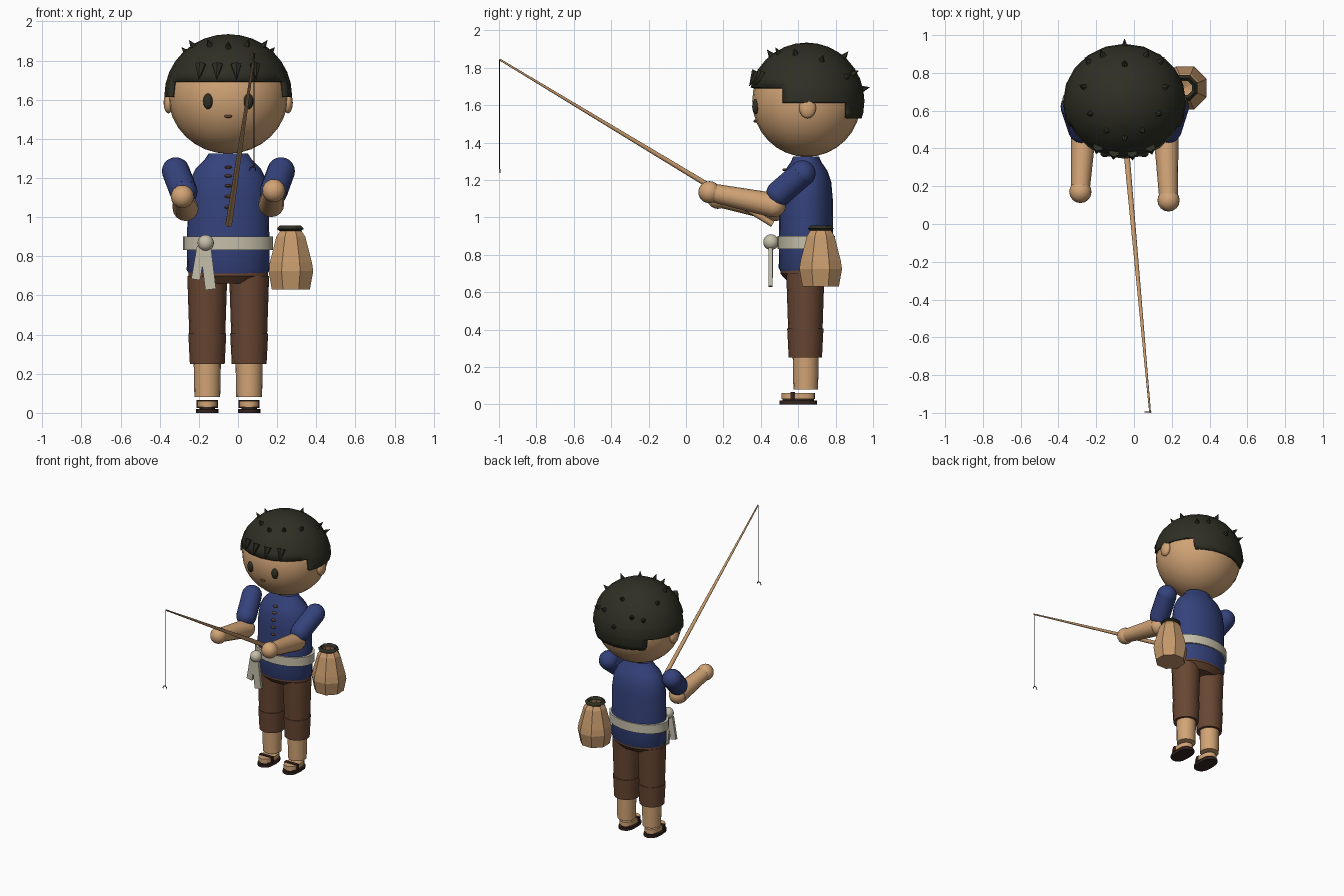
import bpy, bmesh, math
from mathutils import Vector, Matrix

if "Cube" in bpy.data.objects:
    bpy.data.objects.remove(bpy.data.objects["Cube"])

CX, CY = -0.05, 0.645          # body axis
HEAD = Vector((CX, CY, 1.622))


def mat(name, rgb):
    m = bpy.data.materials.new(name)
    m.diffuse_color = (*rgb, 1)
    m.use_nodes = True
    m.node_tree.nodes["Principled BSDF"].inputs["Base Color"].default_value = m.diffuse_color
    return m


SKIN = mat("skin", (0.64, 0.37, 0.18))
HAIR = mat("black_hair", (0.028, 0.028, 0.018))
BLUE = mat("blue_cloth", (0.035, 0.055, 0.20))
BROWN = mat("brown_cloth", (0.14, 0.062, 0.033))
CREAM = mat("cream_cloth", (0.56, 0.52, 0.40))
SOLE = mat("dark_leather", (0.035, 0.018, 0.014))
WOOD = mat("bamboo", (0.56, 0.32, 0.15))


def finish(bm, name, m, smooth=True):
    bmesh.ops.recalc_face_normals(bm, faces=bm.faces)
    me = bpy.data.meshes.new(name)
    bm.to_mesh(me)
    bm.free()
    me.materials.append(m)
    ob = bpy.data.objects.new(name, me)
    bpy.context.collection.objects.link(ob)
    if smooth:
        bpy.ops.object.select_all(action='DESELECT')
        ob.select_set(True)
        bpy.context.view_layer.objects.active = ob
        bpy.ops.object.shade_smooth_by_angle(angle=math.radians(40))
    return ob


def add_ball(bm, c, r, seg=16, rings=10):
    r = (r, r, r) if isinstance(r, (int, float)) else r
    M = Matrix.Translation(c) @ Matrix.Diagonal((*r, 1))
    bmesh.ops.create_uvsphere(bm, u_segments=seg, v_segments=rings, radius=1, matrix=M)


def add_cone(bm, a, b, ra, rb, seg=12):
    a, b = Vector(a), Vector(b)
    q = (b - a).to_track_quat('Z', 'Y').to_matrix().to_4x4()
    bmesh.ops.create_cone(bm, cap_ends=True, segments=seg, radius1=ra, radius2=rb,
                          depth=(b - a).length, matrix=Matrix.Translation((a + b) / 2) @ q)


def add_box(bm, c, size, rot=0):
    M = Matrix.Translation(c) @ Matrix.Rotation(rot, 4, 'Y') @ Matrix.Diagonal((*size, 1))
    bmesh.ops.create_cube(bm, size=1, matrix=M)


def ball(name, c, r, m, seg=16, rings=10):
    bm = bmesh.new()
    add_ball(bm, c, r, seg, rings)
    return finish(bm, name, m)


def cone(name, a, b, ra, rb, m, seg=16):
    bm = bmesh.new()
    add_cone(bm, a, b, ra, rb, seg)
    return finish(bm, name, m)


def capsule(name, a, b, ra, rb, m):
    bm = bmesh.new()
    add_cone(bm, a, b, ra, rb, 16)
    add_ball(bm, a, ra)
    add_ball(bm, b, rb)
    return finish(bm, name, m)


def box(name, c, size, m, rot=0):
    bm = bmesh.new()
    add_box(bm, c, size, rot)
    return finish(bm, name, m, False)


def lathe(name, prof, c, m, seg=24, sy=1.0, turn=0.0, smooth=True, close=True):
    """Revolve (radius, z) points around a vertical axis at c."""
    bm = bmesh.new()
    rows = [[bm.verts.new((c[0] + r * math.cos(turn + k * math.tau / seg),
                           c[1] + r * sy * math.sin(turn + k * math.tau / seg), z))
             for k in range(seg)] for r, z in prof]
    for lo, hi in zip(rows, rows[1:]):
        for k in range(seg):
            n = (k + 1) % seg
            bm.faces.new((lo[k], lo[n], hi[n], hi[k]))
    if close:
        bm.faces.new(rows[0])
        bm.faces.new(rows[-1])
    return finish(bm, name, m, smooth)


# Head, face and ears
ball("head", HEAD, (0.307, 0.291, 0.298), SKIN, 24, 16)
for s, side in ((-1, "left"), (1, "right")):
    ball(f"{side}_ear", (CX + s * 0.305, 0.65, 1.585), (0.025, 0.045, 0.055), SKIN)
    ball(f"{side}_eye", (CX + s * 0.103, 0.372, 1.592), (0.025, 0.018, 0.04), HAIR)
ball("mouth", (CX, 0.371, 1.515), (0.02, 0.01, 0.008), BROWN)

# Hair cap with a hairline stepping down towards the back
HR = Vector((0.326, 0.309, 0.313))
bm = bmesh.new()
add_ball(bm, HEAD, HR, 20, 16)
for co, no in (((0, 0.515, 0), (0, 1, 0)), ((0, 0.86, 0), (0, 1, 0)), ((0, 0, 1.695), (0, 0, 1)),
               ((0, 0, 1.613), (0, 0, 1)), ((0, 0, 1.53), (0, 0, 1))):
    bmesh.ops.bisect_plane(bm, geom=bm.verts[:] + bm.edges[:] + bm.faces[:],
                           plane_co=co, plane_no=no)


def hairline(y):
    return 1.695 if y < 0.515 else 1.613 if y < 0.86 else 1.53


bald = [f for f in bm.faces
        if f.calc_center_median().z < hairline(f.calc_center_median().y)]
bmesh.ops.delete(bm, geom=bald, context='FACES')
cap = finish(bm, "hair_cap", HAIR)
sol = cap.modifiers.new("thickness", 'SOLIDIFY')
sol.thickness, sol.offset = 0.018, -1

# Hair spikes over the cap, and a fringe of tufts pointing down
bm = bmesh.new()
tufts = [(0, 0.302), (0, -0.19), (0, 0.2)]
for dx, dy in ((0.115, 0.25), (0.19, 0.215), (0.215, 0.08), (0.18, -0.06), (0.095, -0.15)):
    tufts += [(dx, dy), (-dx, dy)]
for dx, dy in tufts:
    dz = HR.z * math.sqrt(max(0, 1 - (dx / HR.x) ** 2 - (dy / HR.y) ** 2))
    p = Vector((dx, dy, dz))
    n = p.normalized()
    add_cone(bm, HEAD + p - n * 0.012, HEAD + p + n * 0.037, 0.021, 0, 6)
for dx in (-0.14, -0.055, 0.04, 0.135):
    p = Vector((dx, 0, 0.155))
    p.y = -HR.y * math.sqrt(1 - (dx / HR.x) ** 2 - (p.z / HR.z) ** 2)
    add_cone(bm, HEAD + p, HEAD + p + Vector((dx * 0.08, -0.042, -0.075)), 0.03, 0, 6)
finish(bm, "hair_spikes", HAIR, False)

# Shirt, buttons, belt and hips
lathe("shirt", [(0.185, 0.69), (0.212, 0.73), (0.21, 0.9), (0.207, 1.1), (0.195, 1.19),
                (0.165, 1.25), (0.12, 1.295), (0.1, 1.325)], (CX, 0.642), BLUE, 24, 0.69)
for z in (1.255, 1.21, 1.16, 1.105, 1.05):
    y = 0.5 + max(0, z - 1.17) * 0.32
    ball("button", (CX, y, z), (0.02, 0.012, 0.008), BROWN, 10, 6)
lathe("belt", [(0.2, 0.832), (0.23, 0.832), (0.23, 0.9), (0.2, 0.9)], (CX, 0.642), CREAM, 24, 0.67)
ball("belt_knot", (-0.165, 0.455, 0.868), 0.042, CREAM)
box("belt_tail_long", (-0.153, 0.452, 0.74), (0.055, 0.022, 0.22), CREAM, -0.12)
box("belt_tail_short", (-0.202, 0.455, 0.765), (0.045, 0.02, 0.17), CREAM, 0.17)
lathe("hips", [(0.15, 0.66), (0.203, 0.7), (0.203, 0.72)], (CX, 0.642), BROWN, 24, 0.68)

# Legs and sandals
for s, side in ((-1, "left"), (1, "right")):
    x = CX + s * 0.107
    cone(f"{side}_thigh", (x, 0.638, 0.40), (x, 0.638, 0.70), 0.092, 0.102, BROWN)
    cone(f"{side}_trouser_cuff", (x, 0.638, 0.25), (x, 0.638, 0.405), 0.089, 0.097, BROWN)
    cone(f"{side}_shin", (x, 0.64, 0.08), (x, 0.64, 0.28), 0.066, 0.07, SKIN)
    for part, z, h, w, ln, m in (("sandal_sole", 0.01, 0.02, 0.057, 0.1, SOLE),
                                 ("sandal_pad", 0.025, 0.012, 0.04, 0.085, SOLE),
                                 ("foot", 0.045, 0.032, 0.052, 0.09, SKIN)):
        bm = bmesh.new()
        add_cone(bm, (x, 0, z - h / 2), (x, 0, z + h / 2), w, w, 16)
        for v in bm.verts:
            v.co.y = 0.6 + math.copysign(abs(v.co.y / w) ** 0.6, v.co.y) * ln
        finish(bm, f"{side}_{part}", m)
    box(f"{side}_sandal_strap", (x, 0.57, 0.046), (0.108, 0.025, 0.04), SOLE)

# Arms
capsule("left_sleeve", (-0.318, 0.622, 1.235), (-0.278, 0.5, 1.13), 0.071, 0.071, BLUE)
capsule("right_sleeve", (0.22, 0.622, 1.235), (0.182, 0.5, 1.13), 0.071, 0.071, BLUE)
for side, e, h in (("left", (-0.268, 0.48, 1.045), (-0.284, 0.17, 1.105)),
                   ("right", (0.17, 0.47, 1.065), (0.183, 0.125, 1.135))):
    e, h = Vector(e), Vector(h)
    cone(f"{side}_forearm", e, h.lerp(e, 0.08), 0.066, 0.05, SKIN)
    ball(f"{side}_elbow", e, 0.064, SKIN)
    ball(f"{side}_hand", h, 0.059, SKIN)

# Fishing rod, line and hook
cone("fishing_rod", (-0.047, 0.463, 0.965), (0.085, -0.997, 1.845), 0.017, 0.005, WOOD, 10)
cone("fishing_line", (0.082, -0.997, 1.845), (0.082, -0.997, 1.26), 0.002, 0.002, HAIR, 6)
cu = bpy.data.curves.new("hook", 'CURVE')
cu.dimensions, cu.bevel_depth, cu.bevel_resolution = '3D', 0.003, 1
sp = cu.splines.new('POLY')
sp.points.add(8)
for i, p in enumerate(sp.points):
    a = math.pi * (i / 8 * 1.2 - 0.1)
    p.co = (0.075 + 0.016 * math.cos(a), -0.995, 1.242 + 0.016 * math.sin(a), 1)
cu.materials.append(HAIR)
bpy.context.collection.objects.link(bpy.data.objects.new("hook", cu))

# Eight-sided hip basket with an open dark rim
B = (0.27, 0.72)
basket = lathe("basket", [(0.0, 0.63), (0.105, 0.63), (0.124, 0.725), (0.116, 0.77), (0.08, 0.9),
                          (0.052, 0.94), (0.04, 0.94), (0.06, 0.88), (0.0, 0.86)],
               B, WOOD, 8, 1, math.pi / 8, False, False)
lathe("basket_rim", [(0.042, 0.94), (0.055, 0.926), (0.075, 0.94), (0.058, 0.958), (0.042, 0.94)],
      (B[0] - 0.003, B[1]), HAIR, 8, 1, math.pi / 8, False, False)
